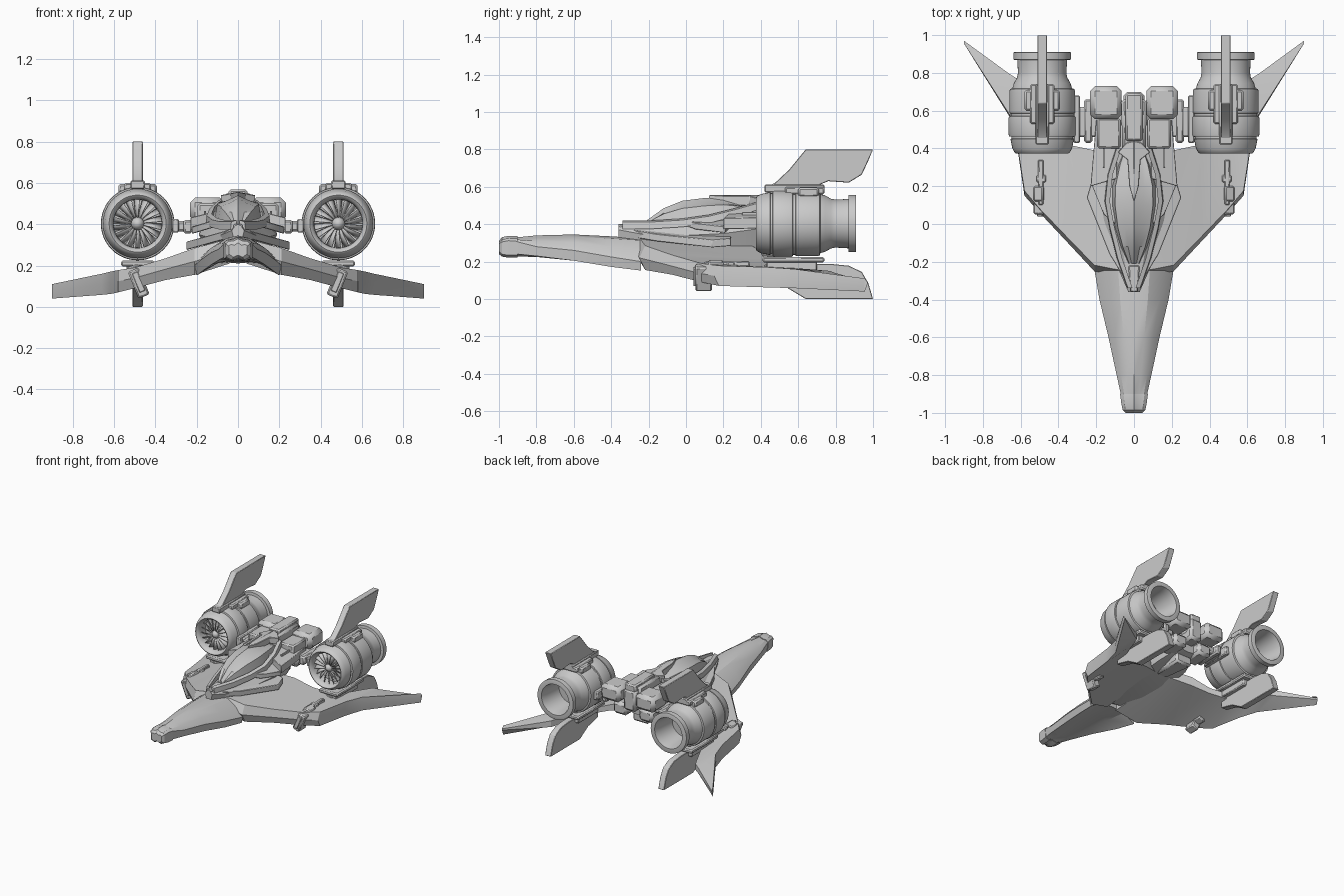
import bpy, bmesh, math
from mathutils import Vector, Matrix

if "Cube" in bpy.data.objects:
    bpy.data.objects.remove(bpy.data.objects["Cube"])

EX, EZ = 0.486, 0.403          # engine axis


def build(name, verts, faces, mirror=False, bevel=0, angle=30):
    me = bpy.data.meshes.new(name)
    me.from_pydata([tuple(v) for v in verts], [], faces)
    bm = bmesh.new()
    bm.from_mesh(me)
    bmesh.ops.remove_doubles(bm, verts=bm.verts, dist=1e-5)
    bmesh.ops.recalc_face_normals(bm, faces=bm.faces)
    bm.to_mesh(me)
    bm.free()
    for p in me.polygons:
        p.use_smooth = True
    me.set_sharp_from_angle(angle=math.radians(angle))
    ob = bpy.data.objects.new(name, me)
    bpy.context.collection.objects.link(ob)
    if bevel:
        b = ob.modifiers.new("Bevel", 'BEVEL')
        b.width, b.segments = bevel, 1
    if mirror:
        ob.modifiers.new("Mirror", 'MIRROR')
    return ob


def loft(name, rings, mirror=False, bevel=0, angle=30):
    n, k = len(rings[0]), len(rings)
    verts = [v for r in rings for v in r]
    faces = [(i*n+j, i*n+(j+1) % n, (i+1)*n+(j+1) % n, (i+1)*n+j)
             for i in range(k-1) for j in range(n)]
    faces += [tuple(range(n)), tuple(range((k-1)*n, k*n))]
    return build(name, verts, faces, mirror, bevel, angle)


def ring(y, half):
    """Symmetric cross-section from half outline, first and last point on x = 0."""
    return [(x, y, z) for x, z in half] + [(-x, y, z) for x, z in half[-2:0:-1]]


def box(name, x, y, z, mirror=True, bevel=0.006, taper=1.0, rot=None):
    """Box from (min, max) ranges; taper narrows the front end."""
    c = Vector((sum(x)/2, sum(y)/2, sum(z)/2))
    h = ((x[1]-x[0])/2, (y[1]-y[0])/2, (z[1]-z[0])/2)
    R = Matrix.Rotation(math.radians(rot), 3, 'Y') if rot else Matrix.Identity(3)
    rings = []
    for sy, t in ((-1, taper), (1, 1)):
        rings.append([c + R @ Vector((a*h[0]*t, sy*h[1], b*h[2]*t))
                      for a, b in ((-1, -1), (1, -1), (1, 1), (-1, 1))])
    return loft(name, rings, mirror, bevel)


def side_prism(name, pts, x0, x1, bevel=0.003):
    return loft(name, [[(x, y, z) for y, z in pts] for x in (x0, x1)], True, bevel)


def plate(name, pts, height, thick, mirror=True):
    """Top-view outline draped on a height function."""
    return loft(name, [[(x, y, height(x, y)-d) for x, y in pts] for d in (0, thick)],
                mirror, 0.003)


def lathe(name, profile, n=48, angle=30):
    rings = [[(EX + r*math.cos(2*math.pi*i/n), y, EZ + r*math.sin(2*math.pi*i/n))
              for y, r in profile] for i in range(n)]
    m = len(profile)
    verts = [v for r in rings for v in r]
    faces = [(i*m+j, i*m+j+1, ((i+1) % n)*m+j+1, ((i+1) % n)*m+j)
             for i in range(n) for j in range(m-1)]
    # collapse the triangles on the axis
    idx = {}
    key = [idx.setdefault(tuple(round(c, 6) for c in v), i) for i, v in enumerate(verts)]
    faces = [tuple(dict.fromkeys(key[i] for i in f)) for f in faces]
    return build(name, verts, faces, True, 0, angle)


# Long drooping nose with arched underside
def nose_ring(y, w, t, s, e, m):
    return ring(y, [(0, t), (.4*w, t-.012), (.75*w, .5*t+.5*s), (w, s), (.95*w, e),
                    (.5*w, m-.01), (0, m)])

nose = [(-.98, .05, .318, .295, .25, .245), (-.9, .070, .330, .305, .24, .237),
        (-.8, .092, .340, .28, .23, .235), (-.6, .135, .345, .26, .205, .235),
        (-.4, .183, .335, .225, .172, .225), (-.24, .210, .325, .2, .152, .22)]
loft("nose", [nose_ring(*s) for s in nose], angle=22)
cap = [(-1, .045, .31, .295, .255, .25), (-.985, .06, .33, .305, .24, .237),
       (-.95, .067, .338, .312, .234, .231), (-.9, .074, .336, .308, .235, .233)]
loft("nose_cap", [nose_ring(*s) for s in cap])

# Swept wing: sections along the span (x, leading y, trailing y, top z, bottom z)
span = [(.04, -.28, .30, .33, .21), (.21, -.25, .39, .285, .155), (.35, -.10, .42, .235, .13),
        (.50, .06, .50, .19, .09), (.58, .15, .68, .178, .07), (.62, .42, .77, .17, .062),
        (.66, .57, .795, .16, .058), (.90, .955, .97, .11, .04)]
loft("wing", [[(x, a, b0+.5*(t-b0)), (x, a+.05*(b-a), t), (x, b, t-.02),
               (x, b, b0+.04), (x, a+.05*(b-a), b0)] for x, a, b, t, b0 in span], True, 0, 20)

# Central hull
def hull_ring(y, w, t, mid, b):
    return ring(y, [(0, t), (.5*w, t-.01), (w, mid), (.7*w, b), (0, b-.01)])

loft("hull", [hull_ring(*s) for s in [
    (-.36, .03, .40, .37, .33), (-.2, .10, .40, .34, .23), (0, .155, .42, .34, .22),
    (.2, .19, .45, .35, .23), (.42, .18, .49, .38, .26), (.6, .11, .48, .39, .31)]], angle=20)
box("cockpit_tip", (-.03, .03), (-.36, -.22), (.375, .405), False, .006, .7)

# Canopy and its frame
loft("canopy", [ring(y, [(0, t), (.45*w, t-.025), (.85*w, .7*t+.3*b), (w, b), (0, b)])
                for y, w, t, b in [(-.21, .03, .42, .38), (-.12, .07, .485, .385),
                                   (-.02, .10, .525, .39), (.1, .118, .54, .40),
                                   (.2, .115, .54, .42), (.32, .085, .515, .44),
                                   (.43, .04, .49, .45)]], angle=25)
rail = [(.02, -.34, .40), (.075, -.18, .40), (.115, -.02, .41), (.14, .12, .43),
        (.125, .26, .465), (.08, .4, .505)]
loft("canopy_rail", [[(x-.012, y, z+.02), (x+.012, y, z+.012), (x+.016, y, z-.025),
                      (x-.012, y, z-.025)] for x, y, z in rail], True)
plate("canopy_crest", [(0, .12), (.025, .2), (.035, .34), (.085, .38), (.04, .43), (0, .44)],
      lambda x, y: .557 - .2*x, .05)

# Layered shoulder plates
plate("lower_shoulder", [(.03, -.32), (.13, -.16), (.25, .14), (.22, .24), (.1, .24)],
      lambda x, y: .385 - .28*x, .04)
plate("upper_shoulder", [(.1, 0), (.16, .05), (.225, .21), (.16, .23), (.09, .3)],
      lambda x, y: .455 - .3*x, .035)
plate("rear_shoulder", [(.09, .24), (.23, .2), (.2, .55), (.09, .55)],
      lambda x, y: .49 - .25*x, .06)
box("side_strip", (.155, .165), (.3, .52), (.44, .465), bevel=.002)

# Spine and rear thruster pods
box("spine", (-.068, .068), (.36, .66), (.42, .55), False, .015, .9)
box("spine_cap", (-.045, .045), (.44, .69), (.5, .568), False, .01)
box("spine_tail", (-.055, .055), (.58, .70), (.36, .53), False, .02)
box("spine_block", (.072, .195), (.4, .56), (.38, .50), bevel=.01)
box("upper_pod", (.065, .232), (.555, .73), (.41, .53), bevel=.025)
box("lower_pod", (.05, .17), (.48, .66), (.29, .385), bevel=.02)
box("belly_block", (-.07, .07), (.3, .56), (.22, .3), False, .015, .7)

# Pylons joining hull and engines
box("pylon", (.15, .33), (.46, .62), (.365, .415), bevel=.01)
box("pylon_collar", (.22, .265), (.43, .66), (.355, .42), bevel=.01)
box("pylon_foot", (.285, .32), (.43, .68), (.36, .425), bevel=.006)

# Engine nacelle with open intake and exhaust
lathe("engine", [(.46, 0), (.46, .116), (.40, .118), (.38, .128), (.373, .138), (.378, .146),
                 (.40, .158), (.45, .168), (.452, .163), (.462, .163), (.464, .175),
                 (.475, .178), (.56, .178), (.57, .175), (.572, .167), (.585, .167),
                 (.587, .174), (.70, .174), (.715, .17), (.718, .158), (.745, .150),
                 (.775, .133), (.80, .128), (.868, .132), (.87, .153), (.908, .153),
                 (.91, .148), (.91, .118), (.86, .108), (.72, .10), (.72, 0)])
lathe("fan_hub", [(.395, 0), (.40, .016), (.42, .031), (.46, .035)], 24, 50)
bv, bf = [], []
for i in range(18):
    R = Matrix.Rotation(2*math.pi*i/18, 3, 'Y')
    for x, y, z in ((-.004, .41, .03), (.006, .45, .03), (.016, .45, .117), (-.012, .41, .117)):
        bv.append(R @ Vector((x, y, z)) + Vector((EX, 0, EZ)))
    bf.append((4*i, 4*i+1, 4*i+2, 4*i+3))
fan = build("fan_blades", bv, bf, True)
fan.modifiers.new("Solidify", 'SOLIDIFY').thickness = .004

# Engine brackets, top and bottom
box("top_bracket", (EX-.065, EX+.065), (.53, .74), (.56, .6), bevel=.008)
box("top_bracket_arms", (EX-.093, EX+.093), (.60, .71), (.545, .595), bevel=.01)
box("top_bracket_spine", (EX-.035, EX+.035), (.42, .74), (.57, .612), bevel=.006)
box("bottom_bracket", (EX-.08, EX+.08), (.41, .74), (.195, .225), bevel=.008)
box("wing_mount", (EX-.055, EX+.055), (.43, .70), (.15, .2), bevel=.006)
box("outer_latch", (EX+.15, EX+.172), (.47, .57), (.36, .45), bevel=.006)

# Tail fins above and below each engine
side_prism("upper_fin", [(.44, .605), (.475, .62), (.55, .69), (.64, .80), (1, .80), (.975, .74),
                         (.94, .665), (.87, .622), (.76, .63), (.7, .605)], EX-.025, EX+.025)
side_prism("lower_fin", [(.42, .185), (.78, .187), (.87, .178), (.94, .145), (.975, .085), (1, 0),
                         (.64, 0), (.54, .06), (.42, .09)], EX-.025, EX+.025)

# Wing guns, tilted outward at the top
box("gun_muzzle", (.452, .51), (.05, .14), (.045, .185), bevel=.008, rot=22)
box("gun_face", (.466, .496), (.04, .06), (.07, .17), bevel=.003, rot=22)
box("gun_body", (.46, .515), (.12, .20), (.09, .205), bevel=.008, rot=22)
box("gun_rail", (.478, .508), (.10, .34), (.165, .203), bevel=.006, taper=.85)
box("gun_clip", (.465, .515), (.22, .26), (.15, .2), bevel=.006)
